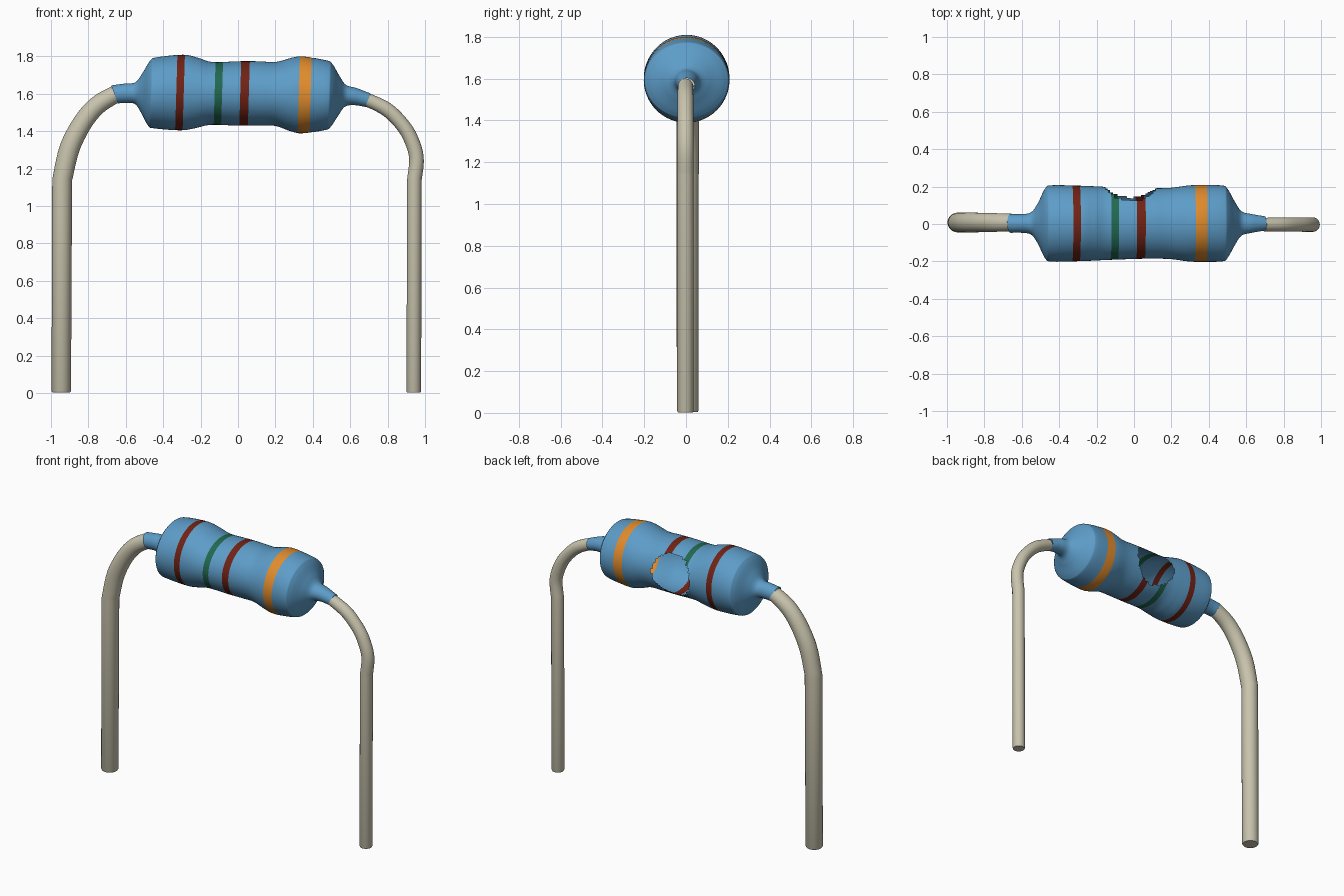
import bpy, bmesh, math
from mathutils import Vector

if "Cube" in bpy.data.objects:
    bpy.data.objects.remove(bpy.data.objects["Cube"])


def material(name, rgb):
    m = bpy.data.materials.new(name)
    m.diffuse_color = (*rgb, 1)
    m.use_nodes = True
    m.node_tree.nodes["Principled BSDF"].inputs["Base Color"].default_value = m.diffuse_color
    return m


BLUE = material("body_blue", (0.11, 0.335, 0.58))
BROWN = material("band_brown", (0.165, 0.016, 0.007))
GREEN = material("band_green", (0.016, 0.14, 0.08))
ORANGE = material("band_orange", (0.75, 0.26, 0.026))
METAL = material("lead_metal", (0.58, 0.55, 0.42))


def smooth(keys, t):
    """Smooth interpolation of key rows at row position t."""
    i = min(int(t), len(keys) - 2)
    f = t - i
    p = [Vector(keys[max(0, min(len(keys) - 1, i + d))]) for d in (-1, 0, 1, 2)]
    m0, m1 = (p[2] - p[0]) / 2, (p[3] - p[1]) / 2
    return (p[1] * (2*f**3 - 3*f**2 + 1) + m0 * (f**3 - 2*f**2 + f)
            + p[2] * (3*f**2 - 2*f**3) + m1 * (f**3 - f**2))


def loft(name, rings, sides, mats, colour=None, skip=None, cap=False):
    """Skin rings of (centre, u vector, v vector) into a tube."""
    bm = bmesh.new()
    rows = []
    for c, u, v in rings:
        rows.append([bm.verts.new(c + u * math.cos(a) + v * math.sin(a))
                     for a in (2 * math.pi * j / sides for j in range(sides))])
    for i in range(len(rows) - 1):
        x = (rings[i][0].x + rings[i + 1][0].x) / 2
        for j in range(sides):
            angle = 360 * (j + 0.5) / sides
            if skip and skip(x, angle):
                continue
            k = (j + 1) % sides
            f = bm.faces.new((rows[i][j], rows[i][k], rows[i + 1][k], rows[i + 1][j]))
            f.material_index = colour(x) if colour else 0
    if cap:
        bm.faces.new(rows[0])
        bm.faces.new(rows[-1])
    bmesh.ops.delete(bm, geom=[v for v in bm.verts if not v.link_faces], context='VERTS')
    bmesh.ops.recalc_face_normals(bm, faces=bm.faces)
    me = bpy.data.meshes.new(name)
    bm.to_mesh(me)
    bm.free()
    for m in mats:
        me.materials.append(m)
    ob = bpy.data.objects.new(name, me)
    bpy.context.collection.objects.link(ob)
    bpy.ops.object.select_all(action='DESELECT')
    ob.select_set(True)
    bpy.context.view_layer.objects.active = ob
    bpy.ops.object.shade_smooth_by_angle(angle=math.radians(40))
    return ob


# Body profile: x, centre height, half depth, half height
BODY = [
    (-.66, 1.597, .050, .048), (-.60, 1.603, .050, .052), (-.55, 1.604, .060, .058),
    (-.515, 1.604, .107, .105), (-.475, 1.603, .187, .174), (-.44, 1.605, .204, .190),
    (-.30, 1.607, .202, .202), (-.22, 1.605, .199, .188), (-.14, 1.602, .195, .168),
    (0, 1.602, .190, .172), (.10, 1.602, .188, .172), (.20, 1.600, .191, .171),
    (.29, 1.597, .203, .198), (.35, 1.594, .205, .205), (.47, 1.592, .203, .186),
    (.50, 1.591, .185, .168), (.54, 1.590, .115, .105), (.575, 1.590, .065, .058),
    (.63, 1.585, .050, .046), (.70, 1.565, .038, .037)]

# Bands: start, end, material slot
BANDS = [(-.33, -.29, 1), (-.125, -.085, 2), (.012, .058, 1), (.325, .388, 3)]


def band(x):
    return next((s for a, b, s in BANDS if a < x < b), 0)


def hole(x, angle):
    """Open patch in the back of the shell."""
    return ((x + .02) / .14) ** 2 + (((angle + 176) % 360 - 180) / 47) ** 2 < 1


# Sample the profile densely, then snap the nearest ring onto each band edge
samples = [smooth(BODY, i / 8) for i in range((len(BODY) - 1) * 8 + 1)]
for edge in [e for b in BANDS for e in b[:2]]:
    min(samples, key=lambda s: abs(s[0] - edge))[0] = edge
body_rings = []
for x, cz, ry, rz in samples:
    lean = .03 - .4 * max(0, (-.58 - x) / .08) + .2 * max(0, (x - .62) / .08)
    body_rings.append((Vector((x, .003, cz)), Vector((0, ry, 0)),
                       Vector((lean, 0, 1)) * rz))
loft("resistor_body", body_rings, 80, [BLUE, BROWN, GREEN, ORANGE], band, hole)


def lead(name, y, foot, bend):
    """Straight leg, then a smooth bend into the body; rows are x, z, radius."""
    pts = [Vector(foot)] + [smooth(bend, i / 5) for i in range((len(bend) - 1) * 5 + 1)]
    rings = []
    for i, p in enumerate(pts):
        d = pts[min(i + 1, len(pts) - 1)] - pts[max(i - 1, 0)]
        n = Vector((-d[1], 0, d[0])).normalized()
        if i == 0:
            n = Vector((-1, 0, 0))
        rings.append((Vector((p[0], y, p[1])), Vector((0, p[2], 0)), n * p[2]))
    # slightly rounded foot
    c, u, v = rings[0]
    rings[0] = (c + Vector((0, 0, .008)), u, v)
    rings.insert(0, (c, u * .92, v * .92))
    loft(name, rings, 32, [METAL], cap=True)


lead("left_lead", .008, (-.945, .004, .052),
     [(-.94, 1.14, .053), (-.90, 1.31, .054), (-.828, 1.45, .052),
      (-.75, 1.54, .050), (-.655, 1.598, .047)])
lead("right_lead", -.003, (.94, .002, .039),
     [(.943, 1.14, .039), (.954, 1.26, .039), (.922, 1.365, .039),
      (.872, 1.443, .038), (.795, 1.517, .038), (.695, 1.567, .036)])
